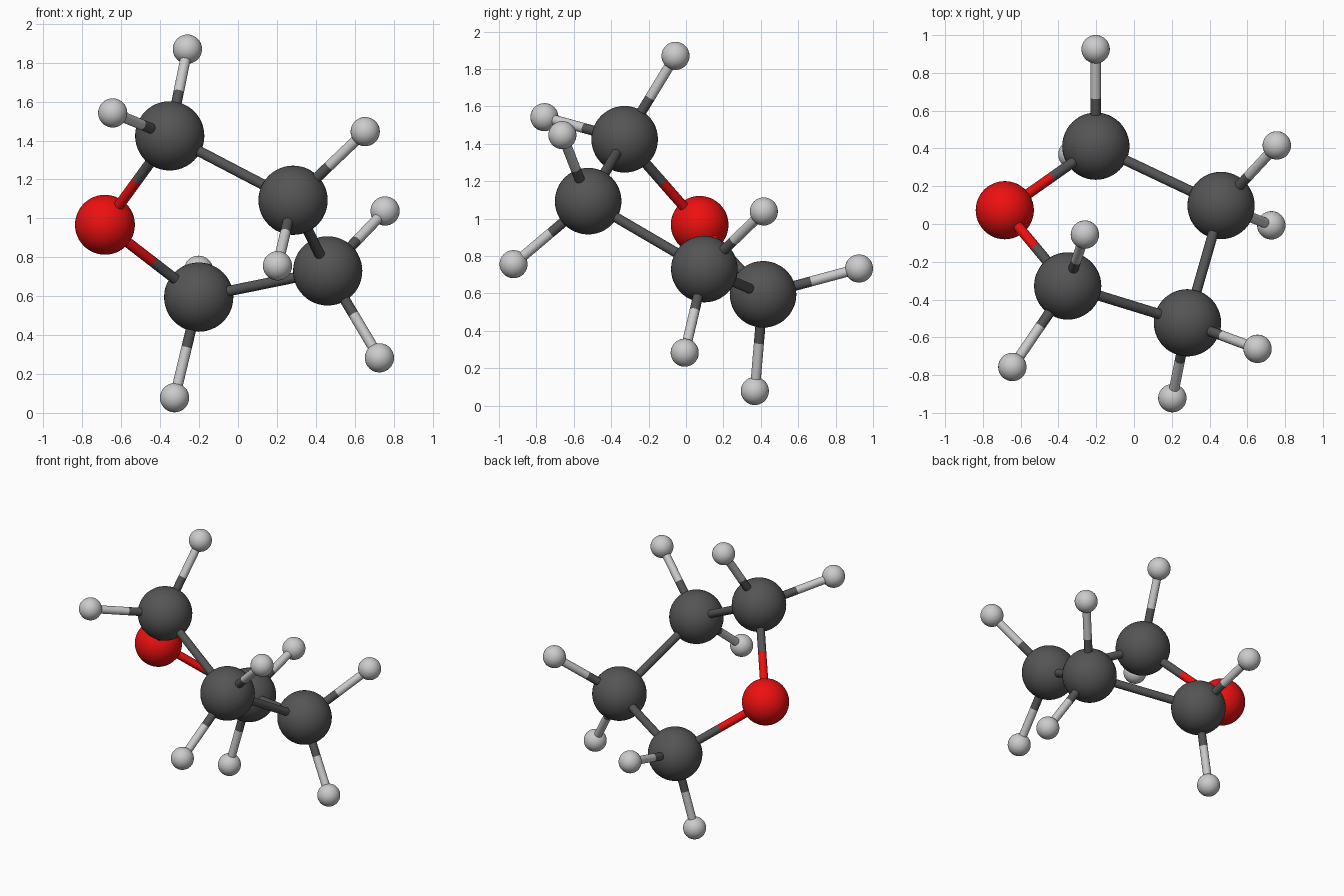
import bpy
from mathutils import Vector

if "Cube" in bpy.data.objects:
    bpy.data.objects.remove(bpy.data.objects["Cube"])

def material(name, rgb):
    m = bpy.data.materials.new(name)
    m.diffuse_color = (*rgb, 1)
    m.use_nodes = True
    m.node_tree.nodes["Principled BSDF"].inputs["Base Color"].default_value = m.diffuse_color
    return m

# Element: (name, sphere radius, material)
ELEMENTS = {
    "C": ("carbon", 0.178, material("dark_grey", (0.09, 0.09, 0.09))),
    "O": ("oxygen", 0.154, material("red", (0.85, 0.005, 0.005))),
    "H": ("hydrogen", 0.075, material("light_grey", (0.6, 0.6, 0.6))),
}
BOND_RADIUS = 0.027

# Five-membered ring in order, each atom with the hydrogens it carries
RING = [
    ("O", (-0.684, 0.073, 0.967), []),
    ("C", (-0.351, -0.328, 1.424), [(-0.260, -0.056, 1.870), (-0.644, -0.757, 1.542)]),
    ("C", (0.283, -0.523, 1.093), [(0.654, -0.661, 1.446), (0.203, -0.922, 0.756)]),
    ("C", (0.461, 0.098, 0.730), [(0.756, 0.416, 1.038), (0.727, -0.007, 0.283)]),
    ("C", (-0.202, 0.412, 0.595), [(-0.326, 0.368, 0.078), (-0.203, 0.925, 0.733)]),
]

def finish(name, mat):
    ob = bpy.context.object
    ob.name = name
    ob.data.materials.append(mat)
    bpy.ops.object.shade_smooth_by_angle()

def atom(kind, pos):
    name, radius, mat = ELEMENTS[kind]
    bpy.ops.mesh.primitive_uv_sphere_add(segments=48, ring_count=24, radius=radius, location=pos)
    finish(name + "_atom", mat)

def half_bond(kind, start, end):
    name, _, mat = ELEMENTS[kind]
    d = end - start
    bpy.ops.mesh.primitive_cylinder_add(
        vertices=24, radius=BOND_RADIUS, depth=d.length, location=(start + end) / 2,
        rotation=d.to_track_quat("Z", "Y").to_euler())
    finish(name + "_half_bond", mat)

def bond(kind_a, a, kind_b, b):
    # Each half takes the colour of its own atom; same-element bonds are one rod
    a, b = Vector(a), Vector(b)
    if kind_a == kind_b:
        half_bond(kind_a, a, b)
    else:
        mid = (a + b) / 2
        half_bond(kind_a, a, mid)
        half_bond(kind_b, mid, b)

for i, (kind, pos, hydrogens) in enumerate(RING):
    atom(kind, pos)
    next_kind, next_pos, _ = RING[(i + 1) % len(RING)]
    bond(kind, pos, next_kind, next_pos)
    for h in hydrogens:
        atom("H", h)
        bond(kind, pos, "H", h)
